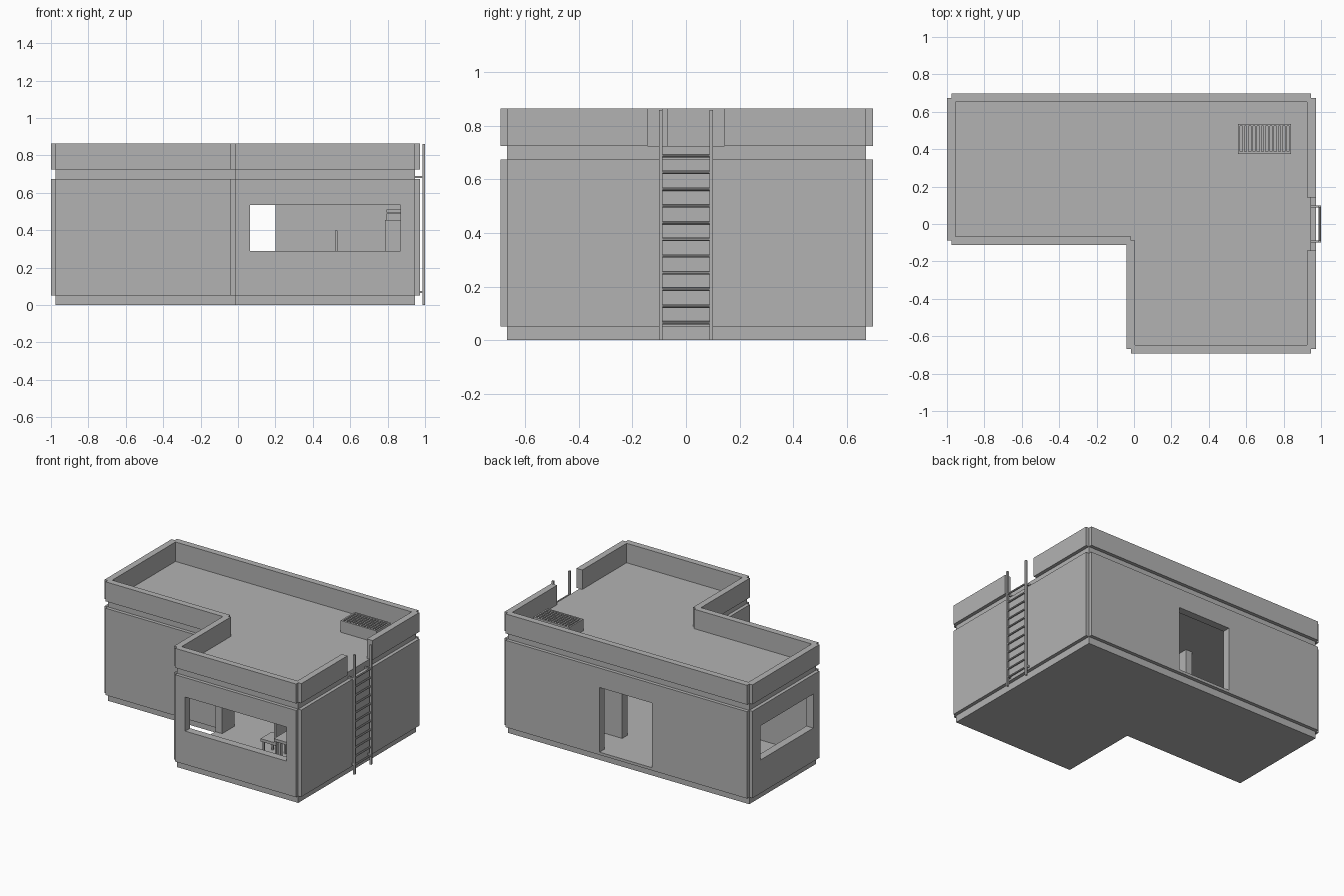
import bpy, bmesh
from mathutils import Vector

if "Cube" in bpy.data.objects:
    bpy.data.objects.remove(bpy.data.objects["Cube"])

grey = bpy.data.materials.new("plaster_grey")
grey.use_nodes = True
COLOUR = (0.45, 0.45, 0.45, 1)
grey.diffuse_color = COLOUR
grey.node_tree.nodes["Principled BSDF"].inputs["Base Color"].default_value = COLOUR

# L-shaped core footprint, counter-clockwise
CORE = [Vector(p) for p in ((-.975, -.088), (-.016, -.088), (-.016, -.668),
                            (.947, -.668), (.947, .673), (-.975, .673))]


def finish(name, bm):
    bmesh.ops.recalc_face_normals(bm, faces=bm.faces)
    mesh = bpy.data.meshes.new(name)
    bm.to_mesh(mesh)
    bm.free()
    mesh.materials.append(grey)
    obj = bpy.data.objects.new(name, mesh)
    bpy.context.collection.objects.link(obj)
    return obj


def offset_outline(d, notch=True):
    """Move every edge of the footprint by d, leaving a square notch at opening corners."""
    pts = []
    for i, p in enumerate(CORE):
        a = (p - CORE[i - 1]).normalized()
        b = (CORE[(i + 1) % len(CORE)] - p).normalized()
        na, nb = Vector((a.y, -a.x)), Vector((b.y, -b.x))
        if notch and a.cross(b) * d > 0:
            pts += [p + na * d, p, p + nb * d]
        else:
            pts.append(p + (na + nb) * d)
    return pts


def prism(name, outline, z0, z1):
    bm = bmesh.new()
    face = bm.faces.new([bm.verts.new((p.x, p.y, z0)) for p in outline])
    ext = bmesh.ops.extrude_face_region(bm, geom=[face])
    verts = [g for g in ext["geom"] if isinstance(g, bmesh.types.BMVert)]
    bmesh.ops.translate(bm, verts=verts, vec=(0, 0, z1 - z0))
    return finish(name, bm)


def add_box(bm, x, y, z):
    made = bmesh.ops.create_cube(bm, size=1)
    for v in made["verts"]:
        v.co = [r[0] + (c + .5) * (r[1] - r[0]) for c, r in zip(v.co, (x, y, z))]


def boxes(name, *ranges):
    bm = bmesh.new()
    for r in ranges:
        add_box(bm, *r)
    return finish(name, bm)


def cut(obj, cutter):
    cutter.hide_render = True
    mod = obj.modifiers.new("opening", 'BOOLEAN')
    mod.operation = 'DIFFERENCE'
    mod.solver = 'EXACT'
    mod.object = cutter
    bpy.context.view_layer.objects.active = obj
    bpy.ops.object.modifier_apply(modifier=mod.name)
    bpy.data.objects.remove(cutter)


# Plinth with floor, and roof slab forming the shadow groove
prism("plinth_floor", CORE, 0, .07)
prism("roof_slab", CORE, .63, .725)

# Outer walls with windows and doors
walls = prism("outer_walls", offset_outline(.025), .05, .675)
cut(walls, prism("room_cutter", offset_outline(-.03, False), -.1, 1))
WINDOW, DOOR = (.29, .535), (.07, .535)
for name, x, y, z in (("front_window", (.065, .87), (-.8, -.55), WINDOW),
                      ("side_window", (-1.1, -.85), (-.02, .58), WINDOW),
                      ("back_door", (-.22, .2), (.55, .8), DOOR),
                      ("courtyard_door", (-.12, .1), (-.6, -.2), DOOR)):
    cut(walls, boxes(name + "_cutter", (x, y, z)))

# Parapet with a gap at the ladder
parapet = prism("parapet", offset_outline(.025), .725, .865)
cut(parapet, prism("terrace_cutter", offset_outline(-.021), .6, 1))
cut(parapet, boxes("gap_cutter", ((.85, 1.1), (-.143, .143), (.6, 1))))

# Ladder: rails, wall brackets and round rungs
ladder = []
for side in (-1, 1):
    y = sorted((side * .087, side * .1))
    ladder.append(((.986, 1), y, (0, .86)))
    for z in (.07, .685):
        ladder.append(((.94, .99), y, (z - .006, z + .006)))
boxes("ladder_rails", *ladder)
for i in range(11):
    bpy.ops.mesh.primitive_cylinder_add(vertices=10, radius=.0065, depth=.18,
                                        location=(.993, 0, .064 + i * .0625),
                                        rotation=(1.5708, 0, 0))
    rung = bpy.context.object
    rung.name = f"ladder_rung_{i + 1}"
    rung.data.materials.append(grey)
    bpy.ops.object.shade_smooth_by_angle()

# Roof vent: housing, rim and slats
X, Y, TOP = (.555, .84), (.375, .535), (.79, .81)
RIM = .012
vent = [(X, Y, (.72, .79)),
        (X, (Y[0], Y[0] + RIM), TOP), (X, (Y[1] - RIM, Y[1]), TOP),
        ((X[0], X[0] + RIM), Y, TOP), ((X[1] - RIM, X[1]), Y, TOP)]
for i in range(11):
    x = X[0] + .024 + i * .0228
    vent.append(((x, x + .011), Y, (.785, .808)))
boxes("roof_vent", *vent)

# Interior partitions
boxes("back_partition", ((.2, .92), (.38, .44), (.06, .64)))
boxes("side_partition", ((-.34, -.29), (-.07, .18), (.06, .64)))

# Cabinet with a stacked top
boxes("cabinet", ((.785, .92), (-.1, .38), (.06, .455)),
      ((.795, .92), (.05, .3), (.45, .49)), ((.795, .92), (.05, .3), (.495, .51)))

# Desk and chair
legs = [((x, x + .02), (y, y + .02), (.06, .25)) for x in (.6, .75) for y in (-.4, -.14)]
boxes("desk", ((.58, .78), (-.42, -.1), (.25, .27)), *legs)
chair_legs = [((x, x + .012), (y, y + .012), (.06, .17)) for x in (.42, .52) for y in (-.32, -.22)]
boxes("chair", ((.41, .535), (-.33, -.2), (.17, .19)),
      ((.518, .532), (-.33, -.2), (.18, .4)), *chair_legs)
